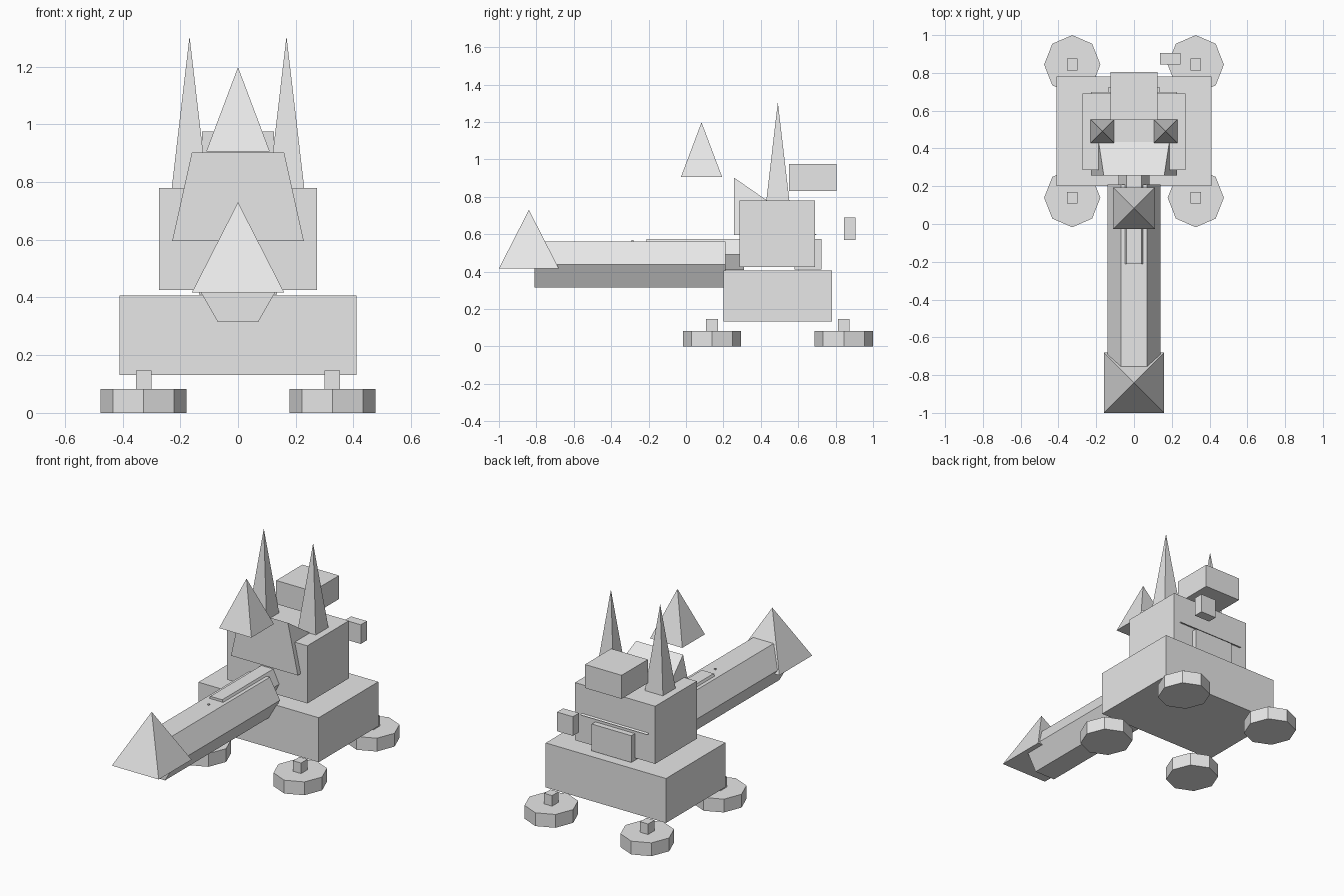
import bpy
import bmesh
from math import cos, sin, pi
from mathutils import Vector

if "Cube" in bpy.data.objects:
    bpy.data.objects.remove(bpy.data.objects["Cube"])

grey = bpy.data.materials.new("light grey")
grey.diffuse_color = (0.8, 0.8, 0.8, 1)
grey.use_nodes = True
grey.node_tree.nodes["Principled BSDF"].inputs["Base Color"].default_value = grey.diffuse_color


def finish(name, bm):
    bmesh.ops.recalc_face_normals(bm, faces=bm.faces)
    mesh = bpy.data.meshes.new(name)
    bm.to_mesh(mesh)
    bm.free()
    mesh.materials.append(grey)
    ob = bpy.data.objects.new(name, mesh)
    bpy.context.collection.objects.link(ob)
    return ob


def prism(name, ring, offset, end_ring=None):
    """Solid between a ring of points and its shifted copy."""
    bm = bmesh.new()
    a = [bm.verts.new(p) for p in ring]
    b = [bm.verts.new(Vector(p) + Vector(offset)) for p in (end_ring or ring)]
    bm.faces.new(a)
    bm.faces.new(b)
    n = len(a)
    for i in range(n):
        j = (i + 1) % n
        bm.faces.new((a[i], a[j], b[j], b[i]))
    return finish(name, bm)


def box(name, x, y, z):
    ring = [(x[0], y[0], z[0]), (x[1], y[0], z[0]), (x[1], y[1], z[0]), (x[0], y[1], z[0])]
    return prism(name, ring, (0, 0, z[1] - z[0]))


def pyramid(name, cx, cy, half, z0, z1):
    bm = bmesh.new()
    base = [bm.verts.new((cx + sx * half, cy + sy * half, z0))
            for sx, sy in ((-1, -1), (1, -1), (1, 1), (-1, 1))]
    tip = bm.verts.new((cx, cy, z1))
    bm.faces.new(base)
    for i in range(4):
        bm.faces.new((base[i], base[(i + 1) % 4], tip))
    return finish(name, bm)


def hex_tube(name, rx, rz, cz, y0, y1):
    ring = [(rx * cos(i * pi / 3), y0, cz + rz * sin(i * pi / 3)) for i in range(6)]
    return prism(name, ring, (0, y1 - y0, 0))


# Base and main body
box("base", (-0.41, 0.41), (0.20, 0.78), (0.132, 0.406))
box("body", (-0.273, 0.273), (0.285, 0.69), (0.425, 0.78))

# Sloped wedge through the body
def wedge_side(s):
    return [(s * 0.16, 0.257, 0.902), (s * 0.228, 0.257, 0.596), (s * 0.228, 0.70, 0.596)]
prism("wedge", wedge_side(-1), (0, 0, 0), wedge_side(1))

# Rear boxes
box("rear_door", (-0.135, 0.135), (0.58, 0.725), (0.41, 0.575))
box("upper_box", (-0.125, 0.125), (0.55, 0.805), (0.83, 0.975))
box("side_box", (0.137, 0.245), (0.845, 0.905), (0.57, 0.688))

# Long tube, its inner sleeve and sight
hex_tube("long_tube", 0.14, 0.142, 0.438, -0.81, 0.21)
hex_tube("inner_sleeve", 0.081, 0.096, 0.492, -0.212, 0.31)
box("sight", (-0.005, 0.005), (-0.291, -0.281), (0.558, 0.568))

# Pyramids
pyramid("tube_tip", 0, -0.84, 0.16, 0.417, 0.73)
pyramid("floating_pyramid", 0, 0.083, 0.11, 0.906, 1.198)

# Mirrored spikes, wheels and stems
for s, side in ((-1, "left"), (1, "right")):
    pyramid(side + "_spike", s * 0.168, 0.491, 0.0615, 0.78, 1.305)
    for cy, end in ((0.139, "front"), (0.844, "back")):
        cx = s * 0.327
        ring = [(cx + 0.149 * cos(i * pi / 4), cy + 0.156 * sin(i * pi / 4), 0) for i in range(8)]
        prism(f"{end}_{side}_wheel", ring, (0, 0, 0.082))
        box(f"{end}_{side}_stem", (cx - 0.027, cx + 0.027), (cy - 0.031, cy + 0.031), (0.08, 0.147))
